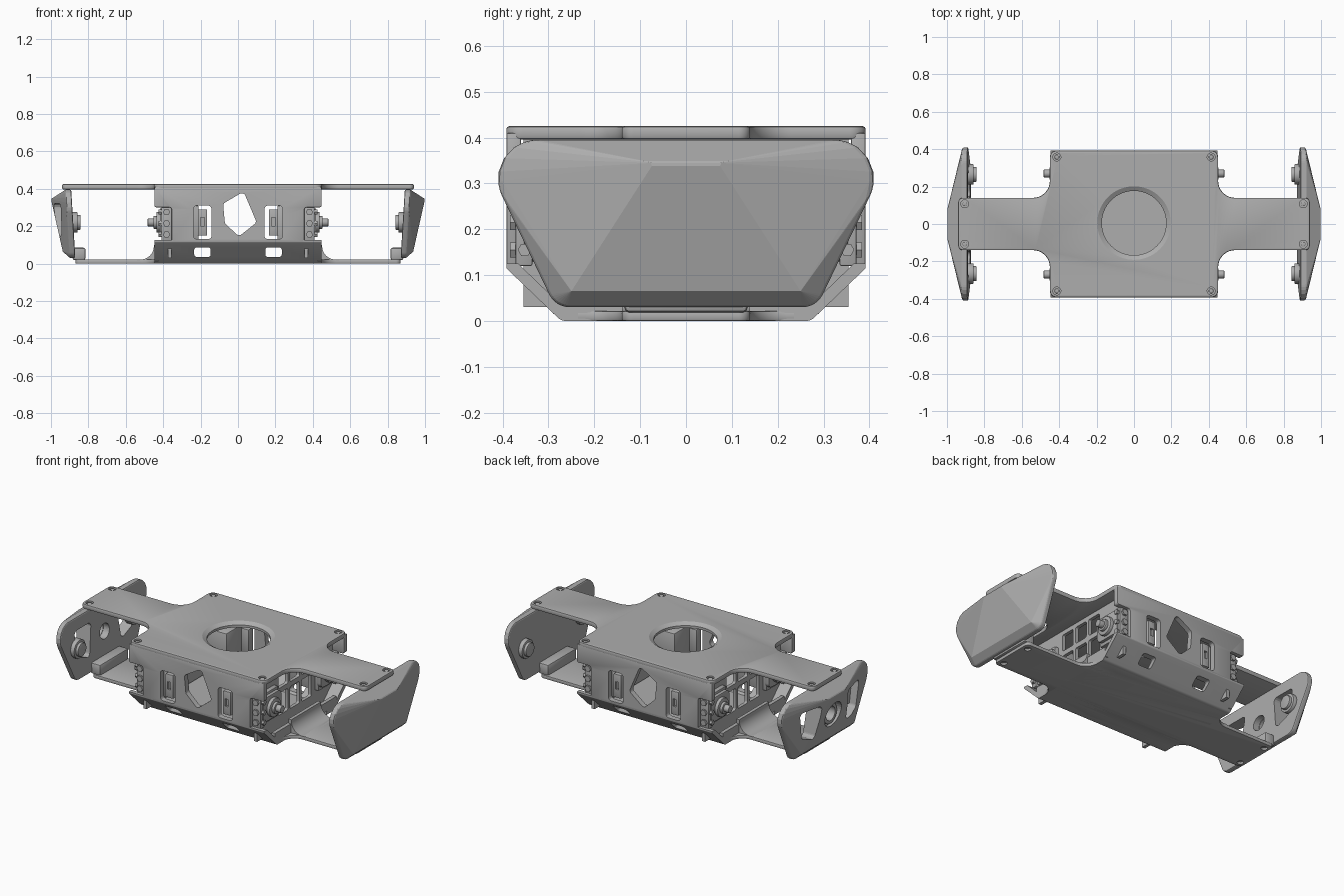
import bpy, bmesh, math
from mathutils import Vector

if "Cube" in bpy.data.objects:
    bpy.data.objects.remove(bpy.data.objects["Cube"])

grey = bpy.data.materials.new("plain_grey")
grey.use_nodes = True
grey.diffuse_color = (0.42, 0.42, 0.42, 1)
grey.node_tree.nodes["Principled BSDF"].inputs["Base Color"].default_value = grey.diffuse_color
SIDES = (-1, 1)


def rounded(corners, steps=8):
    """Outline from (a, b, radius) corners, with each corner turned into an arc."""
    out = []
    n = len(corners)
    for i, (a, b, r) in enumerate(corners):
        p = Vector((a, b))
        if r == 0:
            out.append(p)
            continue
        u = (Vector(corners[i - 1][:2]) - p).normalized()
        v = (Vector(corners[(i + 1) % n][:2]) - p).normalized()
        half = u.angle(v) / 2
        centre = p + (u + v).normalized() * (r / math.sin(half))
        s = p + u * (r / math.tan(half)) - centre
        e = p + v * (r / math.tan(half)) - centre
        for k in range(steps + 1):
            out.append(centre + s.lerp(e, k / steps).normalized() * r)
    return out


def place(axis, a, b, h):
    return {"x": (h, a, b), "y": (a, h, b), "z": (a, b, h)}[axis]


def bake(obj):
    dg = bpy.context.evaluated_depsgraph_get()
    mesh = bpy.data.meshes.new_from_object(obj.evaluated_get(dg))
    obj.modifiers.clear()
    obj.data = mesh


def finish(name, bm, bevel=0.0):
    bmesh.ops.recalc_face_normals(bm, faces=bm.faces)
    mesh = bpy.data.meshes.new(name)
    bm.to_mesh(mesh)
    bm.free()
    mesh.materials.append(grey)
    obj = bpy.data.objects.new(name, mesh)
    bpy.context.collection.objects.link(obj)
    if bevel:
        mod = obj.modifiers.new("edge", "BEVEL")
        mod.width, mod.segments = bevel, 2
        mod.limit_method, mod.angle_limit = "ANGLE", math.radians(35)
        bake(obj)
    return obj


def prism(name, pts, axis, lo, hi, bevel=0.0, end_scale=1.0):
    bm = bmesh.new()
    mid = sum((Vector(p) for p in pts), Vector((0, 0))) / len(pts)
    far = [mid + (Vector(p) - mid) * end_scale for p in pts]
    r0 = [bm.verts.new(place(axis, p[0], p[1], lo)) for p in pts]
    r1 = [bm.verts.new(place(axis, p[0], p[1], hi)) for p in far]
    bm.faces.new(r0)
    bm.faces.new(r1)
    for i in range(len(pts)):
        j = (i + 1) % len(pts)
        bm.faces.new((r0[i], r0[j], r1[j], r1[i]))
    return finish(name, bm, bevel)


def rect(a0, a1, b0, b1, r=0.0):
    return rounded([(a0, b0, r), (a1, b0, r), (a1, b1, r), (a0, b1, r)], 4)


def circle(a, b, r, n=32):
    return [(a + r * math.cos(k * math.tau / n), b + r * math.sin(k * math.tau / n)) for k in range(n)]


def box(name, x0, x1, y0, y1, z0, z1, bevel=0.0):
    return prism(name, rect(x0, x1, y0, y1), "z", z0, z1, bevel)


def cut(obj, cutters):
    for c in cutters:
        mod = obj.modifiers.new("cut", "BOOLEAN")
        mod.operation, mod.solver, mod.object = "DIFFERENCE", "EXACT", c
    bake(obj)
    for c in cutters:
        bpy.data.objects.remove(c)


def cross(core, arm, r_core, r_in, r_arm):
    """Plan of a rectangular core with an arm at both x ends."""
    q = [(arm[0], arm[1], r_arm), (core[0], arm[1], r_in), (core[0], core[1], r_core)]
    half = q + [(-x, y, r) for x, y, r in reversed(q)]
    return rounded(half + [(x, -y, r) for x, y, r in reversed(half)])


# Top plate with round opening, dished rim and countersunk screws
top = prism("top_plate", cross((0.45, 0.392), (0.94, 0.14), 0.035, 0.09, 0.025), "z", 0.396, 0.425, 0.007)
cutters = [prism("cutter", circle(0, 0.005, 0.172, 64), "z", 0.3, 0.5),
           prism("cutter", circle(0, 0.005, 0.168, 64), "z", 0.408, 0.428, end_scale=1.2)]
for sx in SIDES:
    for sy in SIDES:
        for x, y in ((0.905, 0.108), (0.412, 0.358)):
            cutters.append(prism("cutter", circle(sx * x, sy * y, 0.021, 20), "z", 0.413, 0.44))
            prism("top_screw", circle(sx * x, sy * y, 0.013, 16), "z", 0.4, 0.422, 0.002)
cut(top, cutters)

# Long side walls with the slanted window and two slots
half_wall = [(0.447, 0.41, 0), (0.447, 0.3, 0.012), (0.355, 0.3, 0.012), (0.355, 0.115, 0)]
wall_outline = rounded(half_wall + [(-x, z, r) for x, z, r in reversed(half_wall)], 4)
window = rounded([(-0.08, 0.32, 0.02), (0.03, 0.385, 0.02), (0.1, 0.22, 0.02),
                  (0.005, 0.145, 0.02), (-0.07, 0.215, 0.02)], 4)
for sy in SIDES:
    wall = prism("side_wall", wall_outline, "y", sy * 0.36, sy * 0.392, 0.004)
    cutters = [prism("cutter", window, "y", sy * 0.3, sy * 0.45)]
    for sx in SIDES:
        slot = rounded([(sx * 0.19 + a, b, 0.018) for a, b in
                        ((-0.048, 0.13), (0.048, 0.13), (0.048, 0.31), (-0.048, 0.31))], 4)
        cutters.append(prism("cutter", slot, "y", sy * 0.3, sy * 0.45))
    cut(wall, cutters)

# Lower tray with sloping flanks
outer = [(0.392, 0.125, 0), (0.392, 0.115, 0.008), (0.272, 0, 0.025)]
inner = [(0.262, 0.025, 0), (0.366, 0.125, 0)]
tray_outline = rounded([(-y, z, r) for y, z, r in outer] + [p for p in reversed(outer)] +
                       [p for p in reversed(inner)] + [(-y, z, r) for y, z, r in inner], 4)
tray = prism("lower_tray", tray_outline, "x", -0.447, 0.447)
cutters = []
for sx in SIDES:
    for sy in SIDES:
        hole = rect(sx * 0.19 - 0.044, sx * 0.19 + 0.044, 0.036, 0.086, 0.012)
        cutters.append(prism("cutter", hole, "y", sy * 0.27, sy * 0.42))
cut(tray, cutters)

# Bottom plate and its arms
bottom = prism("bottom_plate", cross((0.447, 0.262), (0.87, 0.14), 0.01, 0.08, 0.025), "z", 0, 0.022, 0.005)
cut(bottom, [prism("cutter", circle(sx * 0.835, sy * 0.1, 0.018, 20), "z", -0.02, 0.012)
             for sx in SIDES for sy in SIDES])


def bumper(name, s):
    """Faceted end cover: hull of a rounded trapezium rim and a raised ridge."""
    rim = rounded([(-0.46, 0.395, 0.085), (0.46, 0.395, 0.085), (0.285, 0.03, 0.05), (-0.285, 0.03, 0.05)])
    bm = bmesh.new()
    for p in rim:
        for x in (0.868, 0.898):
            bm.verts.new((s * (x + 0.06 * p.y), p.x, p.y))
    for sy in SIDES:
        bm.verts.new((s * 1.0, sy * 0.07, 0.345))
        bm.verts.new((s * 0.937, sy * 0.25, 0.065))
    bmesh.ops.convex_hull(bm, input=bm.verts)
    bmesh.ops.dissolve_limit(bm, angle_limit=0.02, verts=bm.verts, edges=bm.edges)
    return finish(name, bm, 0.007)


solid_cover = bumper("solid_end_cover", 1)
open_cover = bumper("open_end_cover", -1)

# Openings of the open cover: a stepped round port and two side cut-outs
cutters = [prism("cutter", circle(0, 0.22, 0.045), "x", -1.1, -0.8),
           prism("cutter", circle(0, 0.22, 0.075), "x", -1.1, -0.935)]
for sy in SIDES:
    hole = rounded([(sy * y, z, 0.022) for y, z in
                    ((0.12, 0.32), (0.28, 0.32), (0.255, 0.16), (0.15, 0.12))], 4)
    cutters.append(prism("cutter", hole, "x", -1.1, -0.8))
cut(open_cover, cutters)
ring = prism("port_ring", circle(0, 0.22, 0.062), "x", -0.955, -0.92, 0.004)
cut(ring, [prism("cutter", circle(0, 0.22, 0.042), "x", -1.1, -0.8)])

for sx in SIDES:
    # Tray end lip, curved ramp and cover bracket
    box("tray_end_wall", sx * 0.425, sx * 0.447, -0.29, 0.29, 0.015, 0.075)
    ramp = rounded([(0.43, 0.01, 0), (0.54, 0.01, 0), (0.54, 0.022, 0),
                    (0.45, 0.022, 0.07), (0.45, 0.1, 0), (0.43, 0.1, 0)])
    prism("end_ramp", [(sx * p.x, p.y) for p in ramp], "y", -0.14, 0.14)
    box("cover_bracket", sx * 0.815, sx * 0.885, -0.135, 0.135, 0.018, 0.085, 0.012)

    # Inner end frame with two rows of openings
    frame = prism("end_frame", rect(-0.355, 0.355, 0.03, 0.4), "x", sx * 0.355, sx * 0.375)
    cutters = []
    for y in (-0.11, 0, 0.11):
        for z0, z1 in ((0.11, 0.24), (0.27, 0.37)):
            cutters.append(prism("cutter", rect(y - 0.045, y + 0.045, z0, z1, 0.01), "x", sx * 0.3, sx * 0.4))
    cut(frame, cutters)

    for sy in SIDES:
        # Joint motor with mounting plate, horn and shaft
        box("motor_body", sx * 0.21, sx * 0.4, sy * 0.19, sy * 0.345, 0.13, 0.31, 0.006)
        prism("motor_plate", rect(sy * 0.27 - 0.085, sy * 0.27 + 0.085, 0.15, 0.295, 0.03),
              "x", sx * 0.39, sx * 0.418, 0.004)
        prism("motor_horn", circle(sy * 0.27, 0.22, 0.055), "x", sx * 0.41, sx * 0.437, 0.004)
        prism("motor_collar", circle(sy * 0.27, 0.22, 0.034), "x", sx * 0.43, sx * 0.452, 0.003)
        prism("motor_shaft", circle(sy * 0.27, 0.22, 0.021, 24), "x", sx * 0.43, sx * 0.483, 0.003)

        # Corner block with a column of hexagonal bolts
        box("corner_block", sx * 0.35, sx * 0.41, sy * 0.335, sy * 0.372, 0.12, 0.305, 0.004)
        for z in (0.155, 0.215, 0.275):
            prism("corner_bolt", circle(sx * 0.382, z, 0.019, 6), "y", sy * 0.36, sy * 0.384)
            prism("end_bolt", circle(sy * 0.352, z, 0.015, 6), "x", sx * 0.4, sx * 0.425)

        # Connector seen in the wall slot
        plug = box("connector", sx * 0.165, sx * 0.215, sy * 0.335, sy * 0.378, 0.15, 0.29, 0.004)
        cut(plug, [box("cutter", sx * 0.18, sx * 0.2, sy * 0.365, sy * 0.4, 0.2, 0.245)])

        # Pivot boss on the inside of each cover
        prism("pivot_boss", circle(sy * 0.265, 0.22, 0.055), "x", sx * 0.858, sx * 0.9, 0.004)
        prism("pivot_pad", circle(sy * 0.265, 0.22, 0.04), "x", sx * 0.842, sx * 0.87, 0.004)

# Smooth shading with crisp edges
for obj in bpy.context.collection.objects:
    obj.select_set(obj.type == "MESH" and grey.name in obj.data.materials)
bpy.context.view_layer.objects.active = top
bpy.ops.object.shade_smooth_by_angle(angle=math.radians(25))
for cover in (solid_cover, open_cover):
    cover.data.shade_flat()
